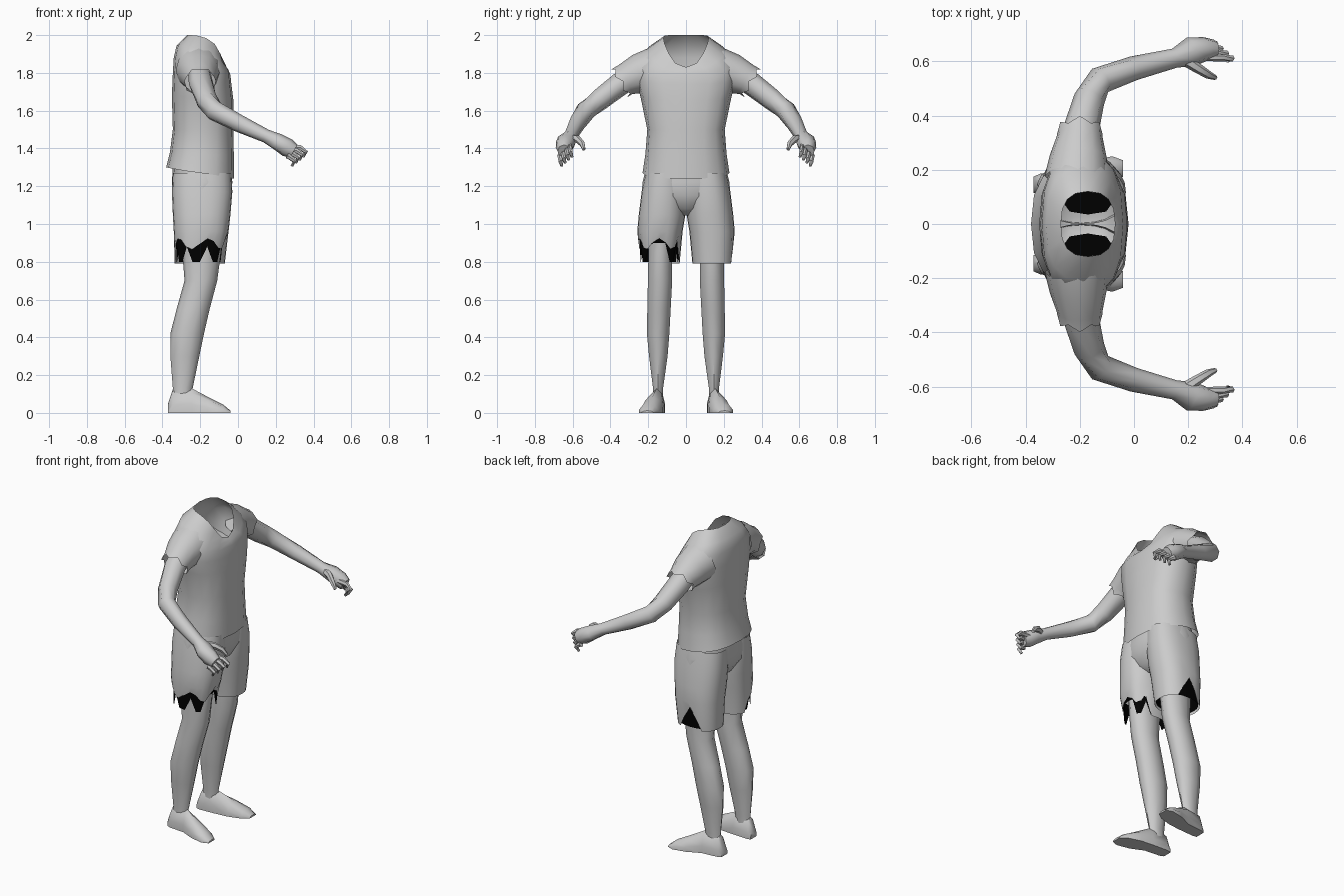
import bpy, bmesh, math
from mathutils import Vector

if "Cube" in bpy.data.objects:
    bpy.data.objects.remove(bpy.data.objects["Cube"])


def material(name, c):
    m = bpy.data.materials.new(name)
    m.diffuse_color = (c, c, c, 1)
    m.use_nodes = True
    m.node_tree.nodes["Principled BSDF"].inputs["Base Color"].default_value = m.diffuse_color
    return m


GREY = material("light_grey", 0.6)
BLACK = material("black", 0.0)


def loft(name, rings, mat=GREY, cap_start=False, cap_end=False, angle=50):
    """Skin a list of closed rings of points."""
    bm = bmesh.new()
    vs = [[bm.verts.new(p) for p in r] for r in rings]
    n = len(vs[0])
    for a, b in zip(vs, vs[1:]):
        for i in range(n):
            j = (i + 1) % n
            bm.faces.new((a[i], a[j], b[j], b[i]))
    if cap_start:
        bm.faces.new(vs[0])
    if cap_end:
        bm.faces.new(vs[-1])
    bmesh.ops.recalc_face_normals(bm, faces=bm.faces)
    me = bpy.data.meshes.new(name)
    bm.to_mesh(me)
    bm.free()
    me.materials.append(mat)
    ob = bpy.data.objects.new(name, me)
    bpy.context.collection.objects.link(ob)
    bpy.context.view_layer.objects.active = ob
    ob.select_set(True)
    bpy.ops.object.shade_smooth_by_angle(angle=math.radians(angle))
    ob.select_set(False)
    return ob


def spow(v, p):
    return math.copysign(abs(v) ** p, v)


def oval(xb, xf, y0, y1, z, n=16, p=0.85):
    """Horizontal ring; z is a number or a function of the angle."""
    out = []
    for i in range(n):
        t = 2 * math.pi * i / n
        x = (xb + xf) / 2 + (xf - xb) / 2 * spow(math.cos(t), p)
        y = (y0 + y1) / 2 + (y1 - y0) / 2 * spow(math.sin(t), p)
        out.append(Vector((x, y, z(t) if callable(z) else z)))
    return out


def flip(rings, s):
    return [[Vector((p[0], p[1] * s, p[2])) for p in r] for r in rings]


def tube(path, n=8, jag=0.0):
    """Rings along a path of (x, y, z, half width, half height)."""
    pts = [Vector(p[:3]) for p in path]
    rings = []
    for k, p in enumerate(path):
        d = pts[min(k + 1, len(pts) - 1)] - pts[max(k - 1, 0)]
        d.normalize()
        q = d.to_track_quat('Z', 'Y')
        ring = []
        for i in range(n):
            t = 2 * math.pi * i / n
            c = pts[k] + q @ Vector((p[3] * math.cos(t), p[4] * math.sin(t), 0))
            if jag and k == len(path) - 1:
                c += d * jag * (1 if i % 2 else -1)
            ring.append(c)
        rings.append(ring)
    return rings


def slope(zb, zf, p=1.0):
    """Height running from zb at the back to zf at the front."""
    return lambda t: zb + (zf - zb) * ((1 + math.cos(t)) / 2) ** p


# Shirt body, open at hem and V neck
shirt = [(-.38, -.02, .23, 1.30, 1.24, 1), (-.36, -.022, .215, 1.38, 1.36, 1),
         (-.345, -.025, .205, 1.5, 1.5, 1), (-.35, -.025, .24, 1.68, 1.66, 1),
         (-.345, -.035, .265, 1.8, 1.74, 1), (-.34, -.04, .265, 1.88, 1.79, 2),
         (-.325, -.05, .21, 1.945, 1.815, 2.5), (-.27, -.07, .12, 2.0, 1.83, 3.5)]
loft("shirt_body", [oval(xb, xf, -h, h, slope(zb, zf, p), 16, .8)
                    for xb, xf, h, zb, zf, p in shirt])

# Hips of the shorts
hips = [(-.345, -.035, .21, 1.30), (-.35, -.03, .23, 1.22), (-.345, -.035, .235, 1.15),
        (-.30, -.07, .14, 1.08), (-.25, -.12, .03, 1.045)]
loft("shorts_hips", [oval(a, b, -h, h, z) for a, b, h, z in hips], cap_end=True)


# Hem heights around each shorts leg; angle 0 is front, pi/2 is outside
def slit_hem(t):
    return .79 + max(0, .14 - .28 * abs(t - math.pi / 2))


def torn_hem(t):
    if math.pi < t < 1.6 * math.pi:
        return .79
    return .895 + .03 * math.cos(5 * t)


def ragged_lining(t):
    if t < .35 or t > 1.85 * math.pi:
        return .9
    return (.80, .80, .88)[round(t * 12 / math.pi) % 3]


for s, side in ((1, "left"), (-1, "right")):
    # Sleeve
    loft(side + "_sleeve", flip(tube([(-.21, .17, 1.815, .12, .12), (-.205, .25, 1.795, .105, .105),
                                      (-.20, .32, 1.765, .085, .085),
                                      (-.20, .345, 1.75, .083, .085)], 12, .012), s))

    # Arm and palm
    loft(side + "_arm", flip(tube([(-.205, .25, 1.80, .06, .06), (-.195, .35, 1.74, .066, .062),
                                   (-.165, .46, 1.655, .058, .058), (-.125, .53, 1.60, .052, .055),
                                   (0, .575, 1.535, .045, .047), (.15, .612, 1.465, .036, .036),
                                   (.21, .635, 1.435, .055, .045), (.26, .645, 1.405, .045, .05),
                                   (.295, .645, 1.385, .035, .04)]), s),
         cap_start=True, cap_end=True)

    # Fingers curling down, and the thumb
    for k in range(4):
        y = .615 + .018 * k
        reach = .37 - .02 * k
        z = 1.41 - .016 * k
        path = [(.26, y, z, .014, .017), (reach - .04, y - .002, z - .005, .013, .015),
                (reach - .01, y - .004, z - .03, .012, .012), (reach - .025, y - .012, z - .055, .008, .008)]
        loft(f"{side}_finger_{k + 1}", flip(tube(path, 6), s), cap_start=True, cap_end=True)
    loft(side + "_thumb", flip(tube([(.18, .61, 1.455, .022, .022), (.235, .575, 1.45, .019, .02),
                                     (.275, .55, 1.425, .015, .016), (.30, .54, 1.395, .009, .01)], 6), s),
         cap_start=True, cap_end=True)

    # Shorts leg with its hem
    hem = slit_hem if s > 0 else torn_hem
    legs = [(-.345, -.035, .0, .215, 1.27), (-.35, -.03, .0, .235, 1.17),
            (-.345, -.04, .003, .25, 1.05), (-.34, -.05, .018, .258, .96),
            (-.335, -.07, .034, .25, hem)]
    loft(side + "_shorts_leg", flip([oval(a, b, c, d, z, 24) for a, b, c, d, z in legs], s))

    # Dark lining showing under the torn hem
    low = .80 if s > 0 else ragged_lining
    loft(side + "_shorts_lining", flip([oval(-.328, -.062, .028, .246, .95, 24),
                                        oval(-.326, -.078, .042, .241, low, 24)], s), BLACK)

    # Dark inside of the shorts, seen down through the neck
    loft(side + "_inner_shorts", flip([oval(-.26, -.08, .035, .12, 1.20, 8),
                                       oval(-.26, -.08, .035, .12, 1.198, 8)], s), BLACK, True, True)

    # Bare leg
    leg = [(-.30, -.08, .07, .205, 1.0), (-.295, -.09, .07, .202, .85),
           (-.283, -.11, .07, .205, .70), (-.325, -.15, .078, .208, .55),
           (-.358, -.18, .085, .21, .42), (-.358, -.205, .095, .198, .30),
           (-.345, -.24, .12, .176, .13), (-.345, -.25, .12, .178, .06)]
    loft(side + "_leg", flip([oval(a, b, c, d, z, 10, 1) for a, b, c, d, z in leg], s),
         cap_start=True, cap_end=True)

    # Foot, flat soled and turned outward
    foot = []
    for x, yc, w, h in [(-.37, .145, .03, .05), (-.345, .148, .038, .125), (-.245, .155, .04, .13),
                        (-.16, .178, .055, .085), (-.08, .198, .052, .045), (-.04, .205, .03, .012)]:
        foot.append([Vector((x, yc + w * u, h * v)) for u, v in
                     ((-1, 0), (1, 0), (1, .35), (.65, .8), (0, 1), (-.65, .8), (-1, .35))])
    loft(side + "_foot", flip(foot, s), cap_start=True, cap_end=True)
